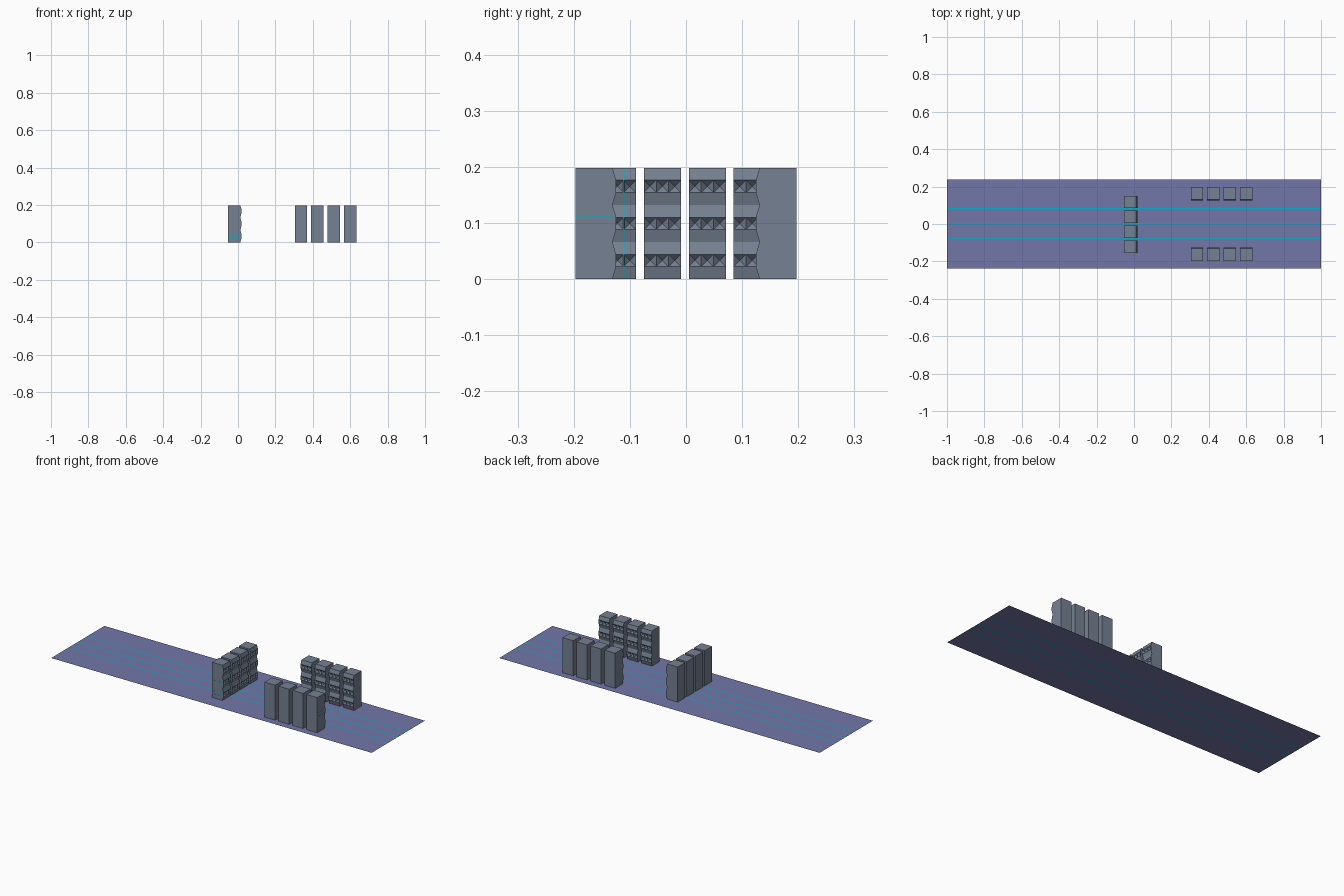
import bpy, bmesh, math
from mathutils import Matrix

cube = bpy.data.objects.get("Cube")
if cube:
    bpy.data.objects.remove(cube)


def material(name, rgb):
    m = bpy.data.materials.new(name)
    m.use_nodes = True
    m.diffuse_color = (*rgb, 1)
    m.node_tree.nodes["Principled BSDF"].inputs["Base Color"].default_value = (*rgb, 1)
    return m


GROUND = material("violet_ground", (0.17, 0.185, 0.40))
STONE = material("slate_grey", (0.18, 0.22, 0.29))
CYAN = material("cyan_line", (0.0, 0.45, 0.60))

WIDTH = 0.066
HALF = WIDTH / 2
CELL = WIDTH / 3
BULGE = 0.0065
DIMPLE = 0.011


def finish(name, bm, *mats):
    mesh = bpy.data.meshes.new(name)
    bm.normal_update()
    bm.to_mesh(mesh)
    bm.free()
    for m in mats:
        mesh.materials.append(m)
    obj = bpy.data.objects.new(name, mesh)
    bpy.context.collection.objects.link(obj)
    return obj


def front_depth(row):
    # Every third cell is a raised band, sloping back to the joints
    return HALF + (0 if row % 3 == 0 else BULGE)


def block(name, x, y, turn):
    bm = bmesh.new()
    front = [[bm.verts.new((front_depth(r), -HALF + c * CELL, r * CELL))
              for c in range(4)] for r in range(10)]
    back = [[bm.verts.new((-HALF, s * HALF, z)) for s in (-1, 1)]
            for z in (0, 9 * CELL)]
    # Carved front with pyramid dimples in the raised bands
    for r in range(9):
        for c in range(3):
            a, b = front[r][c], front[r][c + 1]
            d, e = front[r + 1][c + 1], front[r + 1][c]
            if r % 3 == 1:
                tip = bm.verts.new((HALF + BULGE - DIMPLE,
                                    -HALF + (c + 0.5) * CELL, (r + 0.5) * CELL))
                for p, q in ((a, b), (b, d), (d, e), (e, a)):
                    bm.faces.new((p, q, tip))
            else:
                bm.faces.new((a, b, d, e))
    # Sides, top and back; the underside stays open on the ground
    bm.faces.new([back[0][0]] + [row[0] for row in front] + [back[1][0]])
    bm.faces.new([back[0][1]] + [row[3] for row in front] + [back[1][1]])
    bm.faces.new(front[9] + [back[1][1], back[1][0]])
    bm.faces.new((back[0][0], back[0][1], back[1][1], back[1][0]))
    bmesh.ops.recalc_face_normals(bm, faces=bm.faces)
    bm.transform(Matrix.Translation((x, y, 0)) @ Matrix.Rotation(turn, 4, 'Z'))
    return finish(name, bm, STONE)


def plate(name, centre, size):
    bm = bmesh.new()
    bmesh.ops.create_cube(bm, size=1)
    bm.transform(Matrix.Translation(centre) @ Matrix.Diagonal((*size, 1)))
    return finish(name, bm, CYAN)


# Ground sheet cut into strips, the narrow ones are coloured lines
EDGE, LINE = 0.237, 0.003
cuts = [-EDGE, EDGE]
for y in (-0.078, 0, 0.082):
    cuts += [y - LINE, y + LINE]
cuts.sort()
bm = bmesh.new()
rows = [[bm.verts.new((x, y, 0)) for x in (-1, 1)] for y in cuts]
for i, (lo, hi) in enumerate(zip(rows, rows[1:])):
    bm.faces.new((lo[0], lo[1], hi[1], hi[0])).material_index = i % 2
finish("ground", bm, GROUND, CYAN)

# One row across the ground and two facing rows along it
for i in range(4):
    block(f"cross_block_{i + 1}", -0.021, -0.122 + 0.08 * i, 0)
    x = 0.337 + 0.0875 * i
    block(f"front_row_block_{i + 1}", x, -0.164, math.pi / 2)
    block(f"back_row_block_{i + 1}", x, 0.164, -math.pi / 2)

# Thin lines on the end faces
for z in (0.088, 0.11):
    plate("end_block_line", (0.337 + 3 * 0.0875 + HALF, -0.164, z), (0.001, WIDTH, 0.002))
for z in (0.022, 0.04, 0.1):
    plate("cross_block_line", (-0.021, -0.122 - HALF, z), (WIDTH, 0.001, 0.002))

# Upright line that follows the carved face of the first cross block
bm = bmesh.new()
strip = [[bm.verts.new((-0.02 + front_depth(r), y, r * CELL)) for y in (-0.112, -0.11)]
         for r in range(10)]
for lo, hi in zip(strip, strip[1:]):
    bm.faces.new((lo[0], lo[1], hi[1], hi[0]))
finish("upright_line", bm, CYAN)
